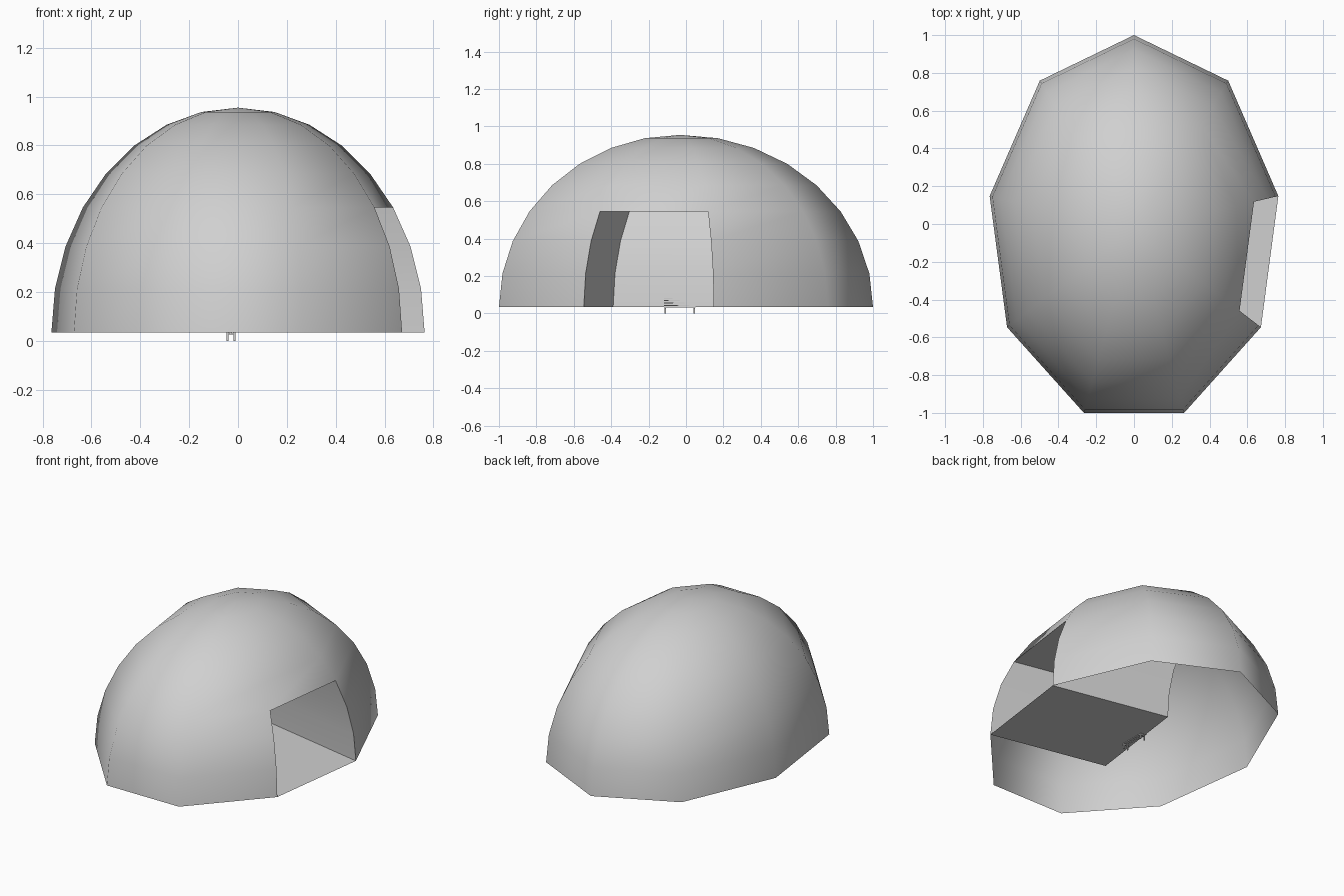
import bpy, bmesh
from math import sin, cos, radians
from mathutils import Vector

cube = bpy.data.objects.get("Cube")
if cube:
    bpy.data.objects.remove(cube, do_unlink=True)

# One plain grey for everything
grey = bpy.data.materials.new("light grey")
grey.use_nodes = True
colour = (0.63, 0.63, 0.63, 1)
grey.diffuse_color = colour
grey.node_tree.nodes["Principled BSDF"].inputs["Base Color"].default_value = colour

SIDES, RINGS = 9, 8
RADII = Vector((0.776, 1.031, 0.92))
CENTRE = Vector((0, -0.031, 0.035))
DOOR_SIDE, DOOR_RINGS = 6, 3
RECESS = Vector((-0.775, 0.157, 0))


def dome_point(side, ring):
    a, b = radians(90 + 360 / SIDES * side), radians(90 / RINGS * ring)
    unit = Vector((cos(a) * cos(b), sin(a) * cos(b), sin(b)))
    return CENTRE + unit * RADII


def dome_point_scaled(side, ring):
    a, b = radians(90 + 360 / SIDES * side), radians(90 / RINGS * ring)
    unit = (cos(a) * cos(b), sin(a) * cos(b), sin(b))
    return Vector([c + u * r for c, u, r in zip(CENTRE, unit, RADII)])


# Open-bottomed dome shell
bm = bmesh.new()
grid = [[bm.verts.new(dome_point_scaled(s, r)) for s in range(SIDES)] for r in range(RINGS)]
apex = bm.verts.new(dome_point_scaled(0, RINGS))
inner = {}


def inset(vert):
    """Matching vertex at the far end of the doorway recess."""
    if vert not in inner:
        inner[vert] = bm.verts.new(vert.co + RECESS)
    return inner[vert]


for r in range(RINGS):
    for s in range(SIDES):
        n = (s + 1) % SIDES
        if r == RINGS - 1:
            bm.faces.new((grid[r][s], grid[r][n], apex))
            continue
        quad = [grid[r][s], grid[r][n], grid[r + 1][n], grid[r + 1][s]]
        if s == DOOR_SIDE and r < DOOR_RINGS:
            quad = [inset(v) for v in quad]      # curved back wall of the recess
        bm.faces.new(quad)

# Floor, ceiling and side walls of the recess
near = [grid[r][DOOR_SIDE] for r in range(DOOR_RINGS + 1)]
far = [grid[r][DOOR_SIDE + 1] for r in range(DOOR_RINGS + 1)]
loop = far + near[::-1]
for a, b in zip(loop, loop[1:] + loop[:1]):
    bm.faces.new((a, b, inset(b), inset(a)))

mesh = bpy.data.meshes.new("dome_shell")
bm.to_mesh(mesh)
bm.free()
mesh.materials.append(grey)
dome = bpy.data.objects.new("dome_shell", mesh)
bpy.context.collection.objects.link(dome)
bpy.ops.object.select_all(action='DESELECT')
dome.select_set(True)
bpy.context.view_layer.objects.active = dome
bpy.ops.object.shade_smooth_by_angle(angle=radians(62))


# Small slatted bench against the back wall of the recess
def box(name, centre, size):
    bpy.ops.mesh.primitive_cube_add(size=1, location=centre)
    ob = bpy.context.object
    ob.name = name
    ob.scale = size
    ob.data.materials.append(grey)


MID, LENGTH = -0.033, 0.17
for i in range(3):
    box("seat_slat", (-0.042 + i * 0.013, MID, 0.033), (0.010, LENGTH, 0.004))
for x, z in ((-0.052, 0.042), (-0.0565, 0.056), (-0.061, 0.069), (-0.067, 0.081)):
    box("back_slat", (x, MID, z), (0.005, LENGTH, 0.006))
for y in (MID - 0.078, MID + 0.078):
    for x in (-0.043, -0.014):
        box("bench_leg", (x, y, 0.0145), (0.007, 0.008, 0.029))
    box("leg_bar", (-0.0285, y, 0.028), (0.036, 0.008, 0.005))
